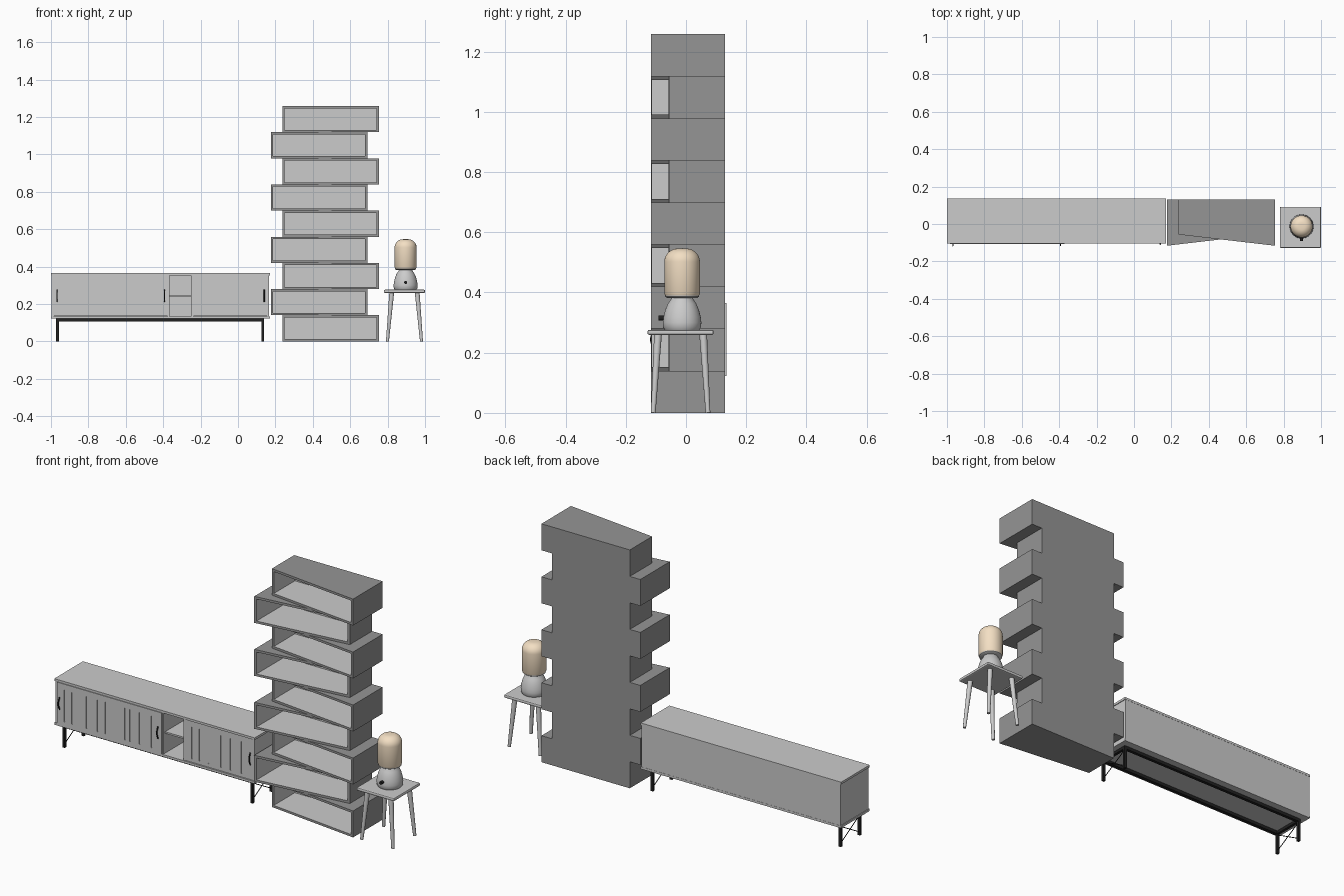
import bpy, bmesh, math
from mathutils import Vector

if "Cube" in bpy.data.objects:
    bpy.data.objects.remove(bpy.data.objects["Cube"])


def material(name, rgb):
    m = bpy.data.materials.new(name)
    m.diffuse_color = (*rgb, 1)
    m.use_nodes = True
    m.node_tree.nodes["Principled BSDF"].inputs["Base Color"].default_value = m.diffuse_color
    return m


BLACK = material("black_metal", (0.015, 0.015, 0.015))
PALE = material("pale_lining", (0.6, 0.6, 0.6))
CREAM = material("cream_shade", (0.9, 0.74, 0.55))


def finish(name, bm, mat=None, smooth=False):
    bmesh.ops.recalc_face_normals(bm, faces=bm.faces)
    me = bpy.data.meshes.new(name)
    bm.to_mesh(me)
    bm.free()
    ob = bpy.data.objects.new(name, me)
    bpy.context.collection.objects.link(ob)
    if mat:
        me.materials.append(mat)
    if smooth:
        bpy.context.view_layer.objects.active = ob
        ob.select_set(True)
        bpy.ops.object.shade_smooth_by_angle(angle=math.radians(35))
        ob.select_set(False)
    return ob


def box(name, x, y, z, mat=None, bevel=0):
    bm = bmesh.new()
    bmesh.ops.create_cube(bm, size=1)
    for v in bm.verts:
        v.co = [r[0] + (c + 0.5) * (r[1] - r[0]) for c, r in zip(v.co, (x, y, z))]
    ob = finish(name, bm, mat)
    if bevel:
        b = ob.modifiers.new("bevel", 'BEVEL')
        b.width, b.segments = bevel, 2
    return ob


def rod(name, a, b, r1, r2=None, sides=12, mat=None):
    a, b = Vector(a), Vector(b)
    bm = bmesh.new()
    bmesh.ops.create_cone(bm, cap_ends=True, segments=sides, radius1=r1,
                          radius2=r1 if r2 is None else r2, depth=(b - a).length)
    ob = finish(name, bm, mat, smooth=True)
    ob.location = (a + b) / 2
    ob.rotation_euler = (b - a).to_track_quat('Z', 'Y').to_euler()
    return ob


def lathe(name, profile, centre, mat=None):
    bm = bmesh.new()
    vs = [bm.verts.new((r, 0, z)) for r, z in profile]
    es = [bm.edges.new(p) for p in zip(vs, vs[1:])]
    bmesh.ops.spin(bm, geom=vs + es, cent=(0, 0, 0), axis=(0, 0, 1),
                   angle=2 * math.pi, steps=40)
    bmesh.ops.remove_doubles(bm, verts=bm.verts, dist=1e-5)
    ob = finish(name, bm, mat, smooth=True)
    ob.location = (*centre, 0)
    return ob


# Tower: nine open boxes with slanted fronts, alternating left and right
def shelf_box(name, x0, x1, yl, yr, z0, z1, back=0.13, t=0.012):
    def front(x):
        return yl + (yr - yl) * (x - x0) / (x1 - x0)

    bm = bmesh.new()

    def ring(xa, xb, za, zb, y=None):
        return [bm.verts.new((x, front(x) if y is None else y, z))
                for x, z in ((xa, za), (xb, za), (xb, zb), (xa, zb))]

    inner = (x0 + t, x1 - t, z0 + t, z1 - t)
    rings = [ring(x0, x1, z0, z1, back), ring(x0, x1, z0, z1),
             ring(*inner), ring(*inner, back - t)]
    bm.faces.new(rings[0])
    for k in range(3):
        for i in range(4):
            j = (i + 1) % 4
            f = bm.faces.new((rings[k][i], rings[k][j], rings[k + 1][j], rings[k + 1][i]))
            f.material_index = int(k == 2)
    bm.faces.new(rings[3]).material_index = 1
    ob = finish(name, bm)
    ob.data.materials.append(material("shelf_grey", (0.3, 0.3, 0.3)))
    ob.data.materials.append(PALE)


H = 1.258 / 9
for i in range(9):
    if i % 2 == 0:
        shelf_box(f"tower_box_{i}", 0.237, 0.753, -0.056, -0.116, i * H, (i + 1) * H)
    else:
        shelf_box(f"tower_box_{i}", 0.176, 0.692, -0.116, -0.056, i * H, (i + 1) * H)

# Sideboard carcass
L, R, F, B = -1.0, 0.17, -0.104, 0.135
box("sideboard_top", (L, R), (F, B), (0.353, 0.365))
box("sideboard_bottom", (L, R), (F, B), (0.122, 0.134))
box("sideboard_back", (L + 0.004, R - 0.004), (B - 0.012, B - 0.001), (0.134, 0.353))
for n, x in (("left_side", L + 0.004), ("right_side", R - 0.016),
             ("left_divider", -0.378), ("right_divider", -0.25)):
    box("sideboard_" + n, (x, x + 0.012), (F + 0.005, B - 0.012), (0.134, 0.353))
box("sideboard_niche_shelf", (-0.366, -0.25), (-0.085, B - 0.012), (0.238, 0.247))


# Doors: back plate, rails and planks separated by thin grooves
def door(name, x0, x1, y, grooves):
    box(name + "_plate", (x0, x1), (y + 0.004, y + 0.014), (0.135, 0.352))
    box(name + "_top_rail", (x0, x1), (y, y + 0.004), (0.321, 0.352))
    box(name + "_bottom_rail", (x0, x1), (y, y + 0.004), (0.135, 0.153))
    edges = [x0 - 0.003] + grooves + [x1 + 0.003]
    for i, (a, b) in enumerate(zip(edges, edges[1:])):
        box(f"{name}_plank_{i}", (a + 0.003, b - 0.003), (y, y + 0.004), (0.153, 0.321))


door("left_door", -0.984, -0.372, -0.106,
     [-0.94, -0.895, -0.81, -0.745, -0.70, -0.585, -0.555, -0.50, -0.43])
door("right_door", -0.24, 0.154, -0.098,
     [-0.20, -0.155, -0.105, -0.03, 0.025, 0.09])

# Bow handles
for i, (x, y) in enumerate(((-0.968, -0.105), (-0.393, -0.105), (0.14, -0.097))):
    cu = bpy.data.curves.new("bow_handle", 'CURVE')
    cu.dimensions = '3D'
    cu.bevel_depth, cu.bevel_resolution = 0.0035, 2
    cu.use_fill_caps = True
    sp = cu.splines.new('POLY')
    sp.points.add(8)
    for k, p in enumerate(sp.points):
        p.co = (x, y - 0.011 * math.sin(math.pi * k / 8), 0.212 + 0.064 * k / 8, 1)
    cu.materials.append(BLACK)
    bpy.context.collection.objects.link(bpy.data.objects.new(f"bow_handle_{i}", cu))

# Metal underframe with crossed wires at both ends
YF, YB, XL, XR = -0.07, 0.09, -0.965, 0.133
for y in (YF, YB):
    box("frame_long_rail", (XL, XR), (y - 0.008, y + 0.008), (0.106, 0.122), BLACK)
for x in (XL, XR):
    box("frame_end_rail", (x - 0.007, x + 0.007), (YF, YB), (0.107, 0.122), BLACK)
    for y in (YF, YB):
        box("frame_leg", (x - 0.007, x + 0.007), (y - 0.007, y + 0.007), (0, 0.122), BLACK)
    rod("cross_wire", (x, YF, 0.015), (x, YB, 0.105), 0.002, sides=8, mat=BLACK)
    rod("cross_wire", (x, YB, 0.015), (x, YF, 0.105), 0.002, sides=8, mat=BLACK)

# Side table with splayed tapered legs
TX, TY = 0.89, -0.018
box("table_top", (TX - 0.11, TX + 0.11), (TY - 0.11, TY + 0.11), (0.259, 0.276), bevel=0.006)
for sx in (-1, 1):
    for sy in (-1, 1):
        rod("table_leg", (TX + sx * 0.091, TY + sy * 0.091, 0),
            (TX + sx * 0.068, TY + sy * 0.075, 0.262), 0.008, 0.013, 16)

# Lamp: domed base, collar, rounded shade and a front knob
C = (0.896, -0.013)
lathe("lamp_base", [(0, 0.276), (0.058, 0.276), (0.063, 0.285), (0.064, 0.30), (0.062, 0.318),
                    (0.056, 0.342), (0.047, 0.363), (0.037, 0.378), (0.034, 0.388), (0, 0.388)], C)
lathe("lamp_collar", [(0, 0.382), (0.05, 0.382), (0.056, 0.386), (0.056, 0.394), (0, 0.394)], C)
dome = [(0.014 + 0.045 * math.cos(a), 0.502 + 0.044 * math.sin(a))
        for a in (math.pi / 2 * k / 10 for k in range(11))]
lathe("lamp_shade", [(0, 0.39), (0.056, 0.39), (0.059, 0.396)] + dome + [(0, 0.547)], C, CREAM)
rod("lamp_knob", (C[0], C[1] - 0.078, 0.315), (C[0], C[1] - 0.05, 0.315), 0.008, sides=20, mat=BLACK)
